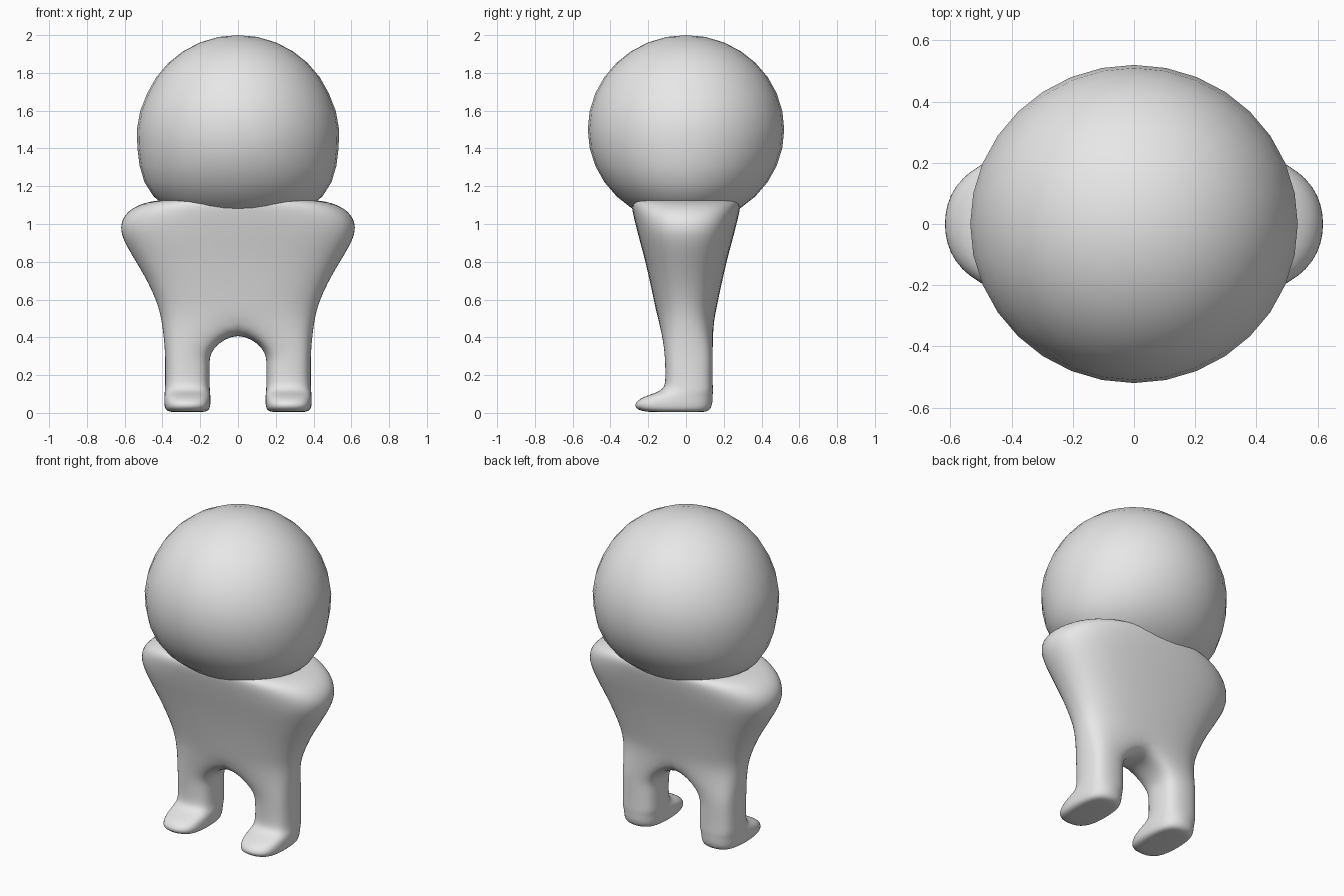
import bpy, bmesh, math

cube = bpy.data.objects.get("Cube")
if cube:
    bpy.data.objects.remove(cube, do_unlink=True)

grey = bpy.data.materials.new("plain_grey")
grey.use_nodes = True
grey.diffuse_color = (0.8, 0.8, 0.8, 1)
bsdf = next(n for n in grey.node_tree.nodes if n.type == "BSDF_PRINCIPLED")
bsdf.inputs["Base Color"].default_value = (0.8, 0.8, 0.8, 1)


def finish(bm, name):
    bmesh.ops.recalc_face_normals(bm, faces=bm.faces[:])
    for face in bm.faces:
        face.smooth = True
    mesh = bpy.data.meshes.new(name)
    bm.to_mesh(mesh)
    bm.free()
    mesh.materials.append(grey)
    obj = bpy.data.objects.new(name, mesh)
    bpy.context.collection.objects.link(obj)
    return obj


def power(value, p):
    return math.copysign(abs(value) ** p, value) if abs(value) > 1e-6 else 0.0


def ring(bm, z, centre, half_width, front, back, degrees, p):
    """Rounded-box cross-section running from front to back."""
    mid, depth = (front + back) / 2, (back - front) / 2
    return [bm.verts.new((centre + half_width * power(math.cos(math.radians(a)), p),
                          mid + depth * power(math.sin(math.radians(a)), p), z))
            for a in degrees]


def bridge(bm, a, b, closed=False):
    count = len(a)
    for i in range(count if closed else count - 1):
        j = (i + 1) % count
        bm.faces.new((a[i], a[j], b[j], b[i]))


# Head: a ball, broadened sideways towards the jaw
bm = bmesh.new()
bmesh.ops.create_uvsphere(bm, u_segments=32, v_segments=16, radius=1)
for v in bm.verts:
    v.co.z = 1.5 + 0.5 * v.co.z
    drop = 1.5 - v.co.z
    widen = 1.03 + 1.5 * drop ** 2 if drop > 0 else max(1, 1.03 + 0.15 * drop)
    v.co.x *= 0.52 * widen
    v.co.y *= 0.52
finish(bm, "head")

# Body: left half of the torso, lofted from crotch to shoulders
bm = bmesh.new()
torso_angles = [-90 + 22.5 * i for i in range(9)]
torso_sections = [  # height, half width, half depth
    (0.50, 0.405, 0.152), (0.60, 0.435, 0.172), (0.72, 0.492, 0.198),
    (0.84, 0.567, 0.227), (0.93, 0.617, 0.252), (1.00, 0.627, 0.270),
    (1.07, 0.590, 0.287), (1.12, 0.490, 0.293), (1.13, 0.360, 0.270),
]
torso = [ring(bm, z, 0, w * 1.015, -d * 1.01, d * 1.01, torso_angles, 0.75)
         for z, w, d in torso_sections]
for lower, upper in zip(torso, torso[1:]):
    bridge(bm, lower, upper)
bm.faces.new(torso[-1])

# Leg and foot: closed rings, pulled forward at the toes
leg_angles = [-120 + 30 * i for i in range(12)]
leg_sections = [  # height, half width, front, back
    (0.34, 0.122, -0.118, 0.146), (0.25, 0.121, -0.114, 0.145),
    (0.165, 0.121, -0.112, 0.145), (0.115, 0.123, -0.125, 0.147),
    (0.088, 0.126, -0.235, 0.147), (0.045, 0.127, -0.288, 0.147),
    (0.006, 0.118, -0.255, 0.130), (0.004, 0.060, -0.150, 0.070),
]
legs = [ring(bm, z, 0.268, w, f, b, leg_angles, 0.7) for z, w, f, b in leg_sections]
for upper, lower in zip(legs, legs[1:]):
    bridge(bm, upper, lower, closed=True)
bm.faces.new(legs[-1])

# Hip joint and the arch between the legs
hip, thigh = torso[0], legs[0]
bridge(bm, hip, thigh[:9])
arch = [bm.verts.new((0, y, 0.44)) for y in (0.085, 0.01, -0.075)]
bridge(bm, [hip[8]] + arch + [hip[0]], thigh[8:] + [thigh[0]])

body = finish(bm, "body")
mirror = body.modifiers.new("mirror", "MIRROR")
mirror.use_clip = True
smooth = body.modifiers.new("smooth", "SUBSURF")
smooth.levels = smooth.render_levels = 2
